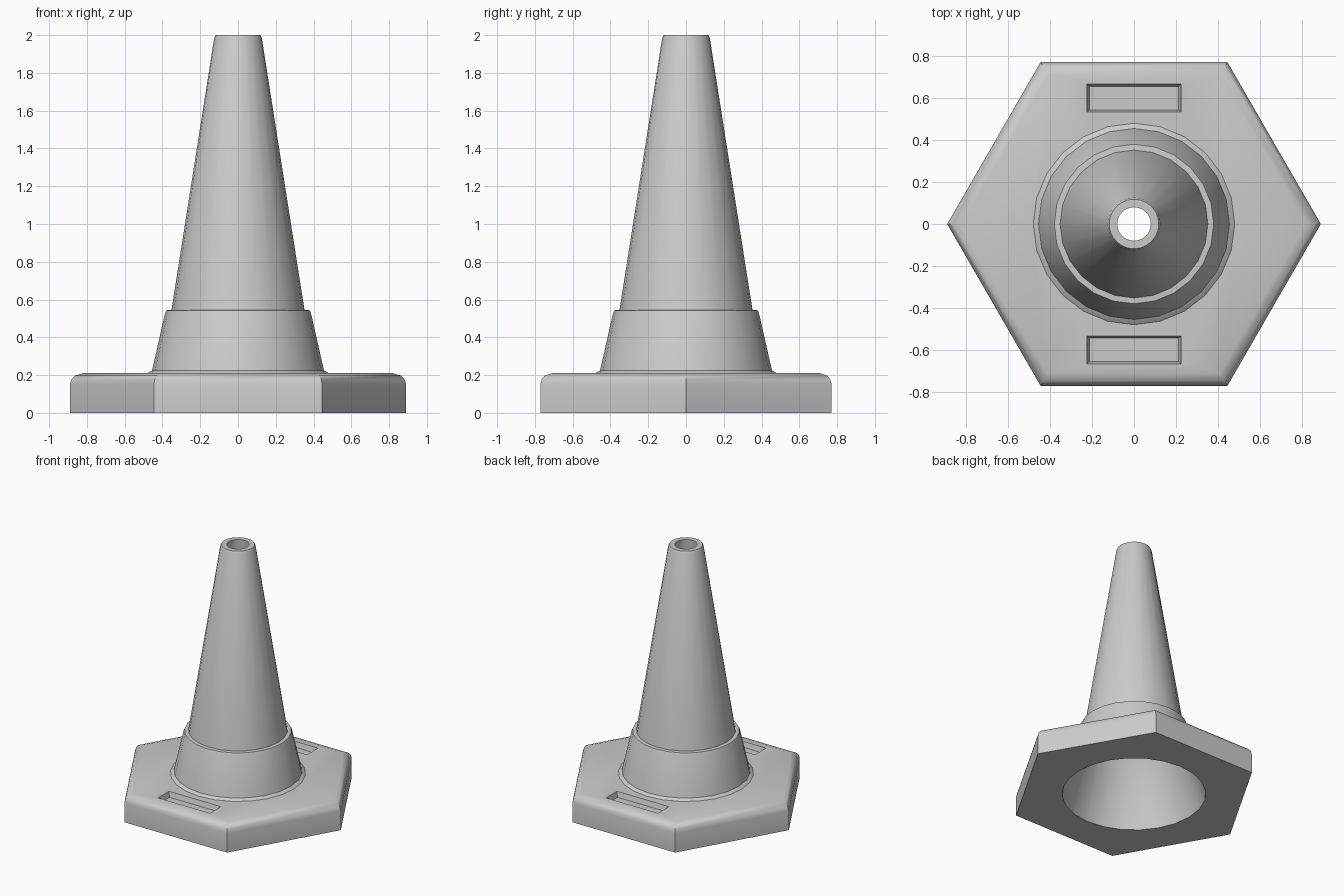
import bpy, bmesh
from math import cos, sin, pi, radians

if "Cube" in bpy.data.objects:
    bpy.data.objects.remove(bpy.data.objects["Cube"])


def loft(name, rings):
    """Closed solid from a stack of equal-length point rings."""
    bm = bmesh.new()
    rows = [[bm.verts.new(p) for p in ring] for ring in rings]
    n = len(rows[0])
    for a, b in zip(rows, rows[1:]):
        for i in range(n):
            j = (i + 1) % n
            bm.faces.new((a[i], a[j], b[j], b[i]))
    bm.faces.new(rows[0][::-1])
    bm.faces.new(rows[-1])
    bmesh.ops.recalc_face_normals(bm, faces=bm.faces)
    me = bpy.data.meshes.new(name)
    bm.to_mesh(me)
    bm.free()
    ob = bpy.data.objects.new(name, me)
    bpy.context.collection.objects.link(ob)
    return ob


def turned(name, profile, sides):
    """Solid of revolution with the given number of sides."""
    return loft(name, [[(r * cos(2 * pi * i / sides), r * sin(2 * pi * i / sides), z)
                        for i in range(sides)] for r, z in profile])


def pocket_ring(y, hx, hy, z):
    return [(-hx, y - hy, z), (hx, y - hy, z), (hx, y + hy, z), (-hx, y + hy, z)]


def combine(target, tool, operation):
    tool.hide_render = True
    mod = target.modifiers.new(operation.title(), 'BOOLEAN')
    mod.operation = operation
    mod.solver = 'EXACT'
    mod.object = tool
    bpy.context.view_layer.objects.active = target
    bpy.ops.object.modifier_apply(modifier=mod.name)
    bpy.data.objects.remove(tool, do_unlink=True)


# Hexagonal foot with a softened top edge
cone = turned("traffic_cone", [(.89, 0), (.89, .15), (.883, .175), (.864, .197), (.82, .21)], 6)

# Flared collar, ledge and tall tapered body
body = turned("cone_body", [(.44, .10), (.485, .205), (.478, .212), (.455, .225), (.386, .53),
                            (.38, .543), (.352, .545), (.126, 1.985), (.118, 2.0)], 24)
combine(cone, body, 'UNION')

# Hollow interior, open at both ends
hollow = turned("hollow_cutter", [(.5195, -.03), (.34, .53), (.31, .56), (.08, 1.99), (.08, 2.05)], 24)
combine(cone, hollow, 'DIFFERENCE')

# Shallow hand-hold pockets, front and back
for side in (-1, 1):
    y = side * .6
    pocket = loft("pocket_cutter", [pocket_ring(y, .213, .056, .17),
                                    pocket_ring(y, .225, .067, .21),
                                    pocket_ring(y, .225, .067, .26)])
    combine(cone, pocket, 'DIFFERENCE')

# Smooth shading with crisp edges
bpy.ops.object.select_all(action='DESELECT')
cone.select_set(True)
bpy.context.view_layer.objects.active = cone
bpy.ops.object.shade_smooth_by_angle(angle=radians(35))
